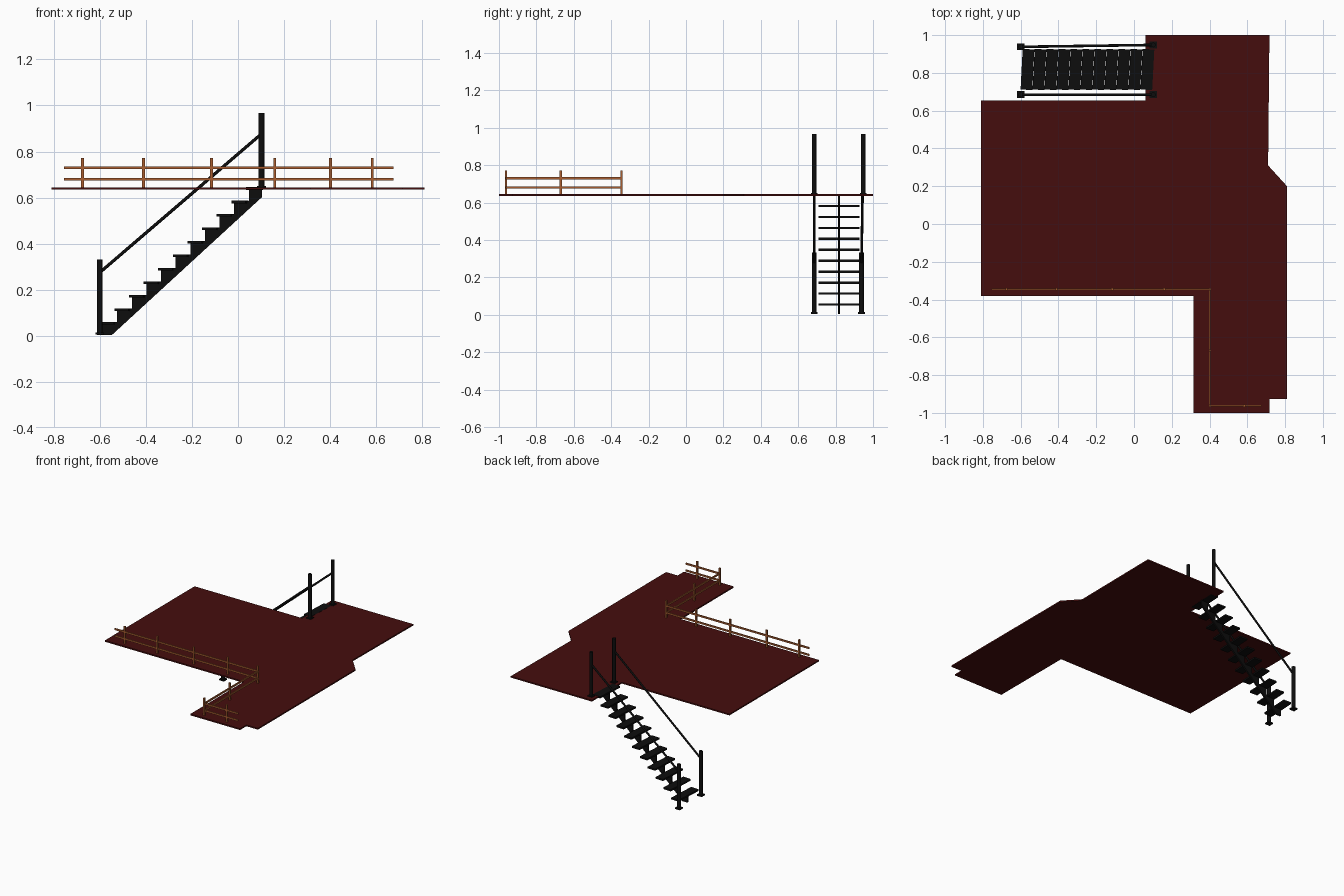
import bpy, bmesh, math
from mathutils import Vector

cube = bpy.data.objects.get("Cube")
if cube:
    bpy.data.objects.remove(cube, do_unlink=True)


def material(name, color):
    m = bpy.data.materials.new(name)
    m.use_nodes = True
    m.diffuse_color = (*color, 1)
    m.node_tree.nodes["Principled BSDF"].inputs["Base Color"].default_value = (*color, 1)
    return m


MAROON = material("maroon deck", (0.06, 0.004, 0.004))
WOOD = material("orange wood", (0.40, 0.11, 0.03))
BLACK = material("black metal", (0.004, 0.004, 0.004))


def finish(bm, name, mat):
    bmesh.ops.recalc_face_normals(bm, faces=bm.faces)
    mesh = bpy.data.meshes.new(name)
    bm.to_mesh(mesh)
    bm.free()
    mesh.materials.append(mat)
    obj = bpy.data.objects.new(name, mesh)
    bpy.context.collection.objects.link(obj)
    return obj


def box(name, center, size, mat, turn=0):
    bm = bmesh.new()
    bmesh.ops.create_cube(bm, size=1)
    bmesh.ops.scale(bm, vec=size, verts=bm.verts)
    obj = finish(bm, name, mat)
    obj.location = center
    obj.rotation_euler.z = turn
    return obj


def rod(name, start, end, radius, mat, sides=12):
    a, b = Vector(start), Vector(end)
    bm = bmesh.new()
    bmesh.ops.create_cone(bm, cap_ends=True, segments=sides, radius1=radius,
                          radius2=radius, depth=(b - a).length)
    for f in bm.faces:
        f.smooth = len(f.verts) == 4
    for e in bm.edges:
        e.smooth = all(f.smooth for f in e.link_faces)
    obj = finish(bm, name, mat)
    obj.location = (a + b) / 2
    obj.rotation_euler = (b - a).to_track_quat("Z", "Y").to_euler()
    return obj


def prism(name, points, offset, mat):
    bm = bmesh.new()
    face = bm.faces.new([bm.verts.new(p) for p in points])
    ext = bmesh.ops.extrude_face_region(bm, geom=[face])
    verts = [v for v in ext["geom"] if isinstance(v, bmesh.types.BMVert)]
    bmesh.ops.translate(bm, vec=offset, verts=verts)
    return finish(bm, name, mat)


# Deck slab
outline = [(-0.81, 0.655), (0.06, 0.655), (0.06, 1), (0.717, 1), (0.71, 0.31),
           (0.81, 0.2), (0.81, -0.927), (0.717, -0.927), (0.717, -1),
           (0.315, -1), (0.315, -0.38), (-0.81, -0.38)]
prism("deck", [(x, y, 0.635) for x, y in outline], (0, 0, 0.01), MAROON)

# Wooden railing: posts and two rails along each run
front, side, end = -0.345, 0.402, -0.962
posts = [(x, front) for x in (-0.675, -0.41, -0.115, 0.16, side)]
posts += [(side, -0.67), (side, end), (0.583, end)]
for i, (x, y) in enumerate(posts):
    box(f"railing_post_{i + 1}", (x, y, 0.706), (0.012, 0.012, 0.13), WOOD)
for level, z in (("lower", 0.68), ("upper", 0.73)):
    box(f"{level}_rail_front", ((side - 0.755) / 2, front, z),
        (side + 0.755, 0.008, 0.012), WOOD)
    box(f"{level}_rail_side", (side, (front + end) / 2, z),
        (0.008, front - end, 0.012), WOOD)
    box(f"{level}_rail_end", ((side + 0.675) / 2, end, z),
        (0.675 - side, 0.008, 0.012), WOOD)

# Stair treads, slightly turned
RUN, RISE, STEPS = 0.0635, 0.0585, 11
TURN = math.radians(-3)
for i in range(STEPS):
    box(f"tread_{i + 1}", (-0.564 + RUN * i, 0.818, 0.055 + RISE * i),
        (0.062, 0.215, 0.012), BLACK, TURN)

# Saw-toothed central stringer
teeth = []
for i in range(STEPS):
    x, z = -0.588 + RUN * i, 0.055 + RISE * i
    teeth += [(x, z - RISE + 0.005), (x, z)]
teeth += [(0.105, teeth[-1][1]), (0.105, 0.603), (-0.548, 0.003)]
teeth[0] = (teeth[0][0], 0.003)
prism("stair_stringer", [(x, 0.812, z) for x, z in teeth], (0, 0.012, 0), BLACK)

# Handrails: end posts with base plates and a sloping bar on each side
for label, low_y, high_y in (("front", 0.685, 0.685), ("back", 0.938, 0.948)):
    for place, x, y, z in (("lower", -0.6, low_y, 0.004), ("upper", 0.102, high_y, 0.64)):
        rod(f"{place}_{label}_handrail_post", (x, y, z), (x, y, z + 0.328), 0.0125, BLACK)
        box(f"{place}_{label}_base_plate", (x, y, z + 0.006), (0.038, 0.036, 0.01), BLACK)
    rod(f"{label}_handrail", (-0.6, low_y, 0.275), (0.102, high_y, 0.877), 0.007, BLACK)
